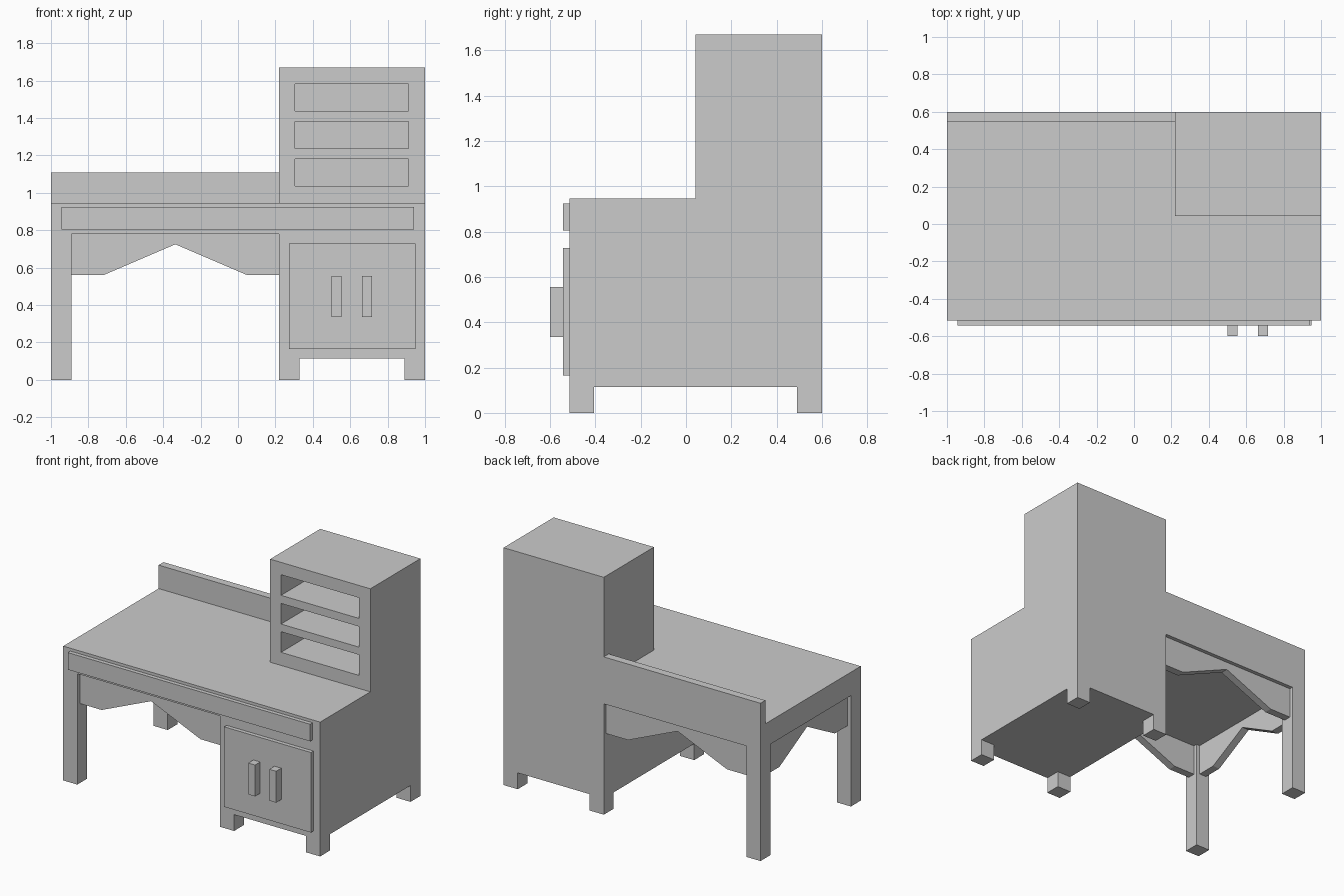
import bpy

if "Cube" in bpy.data.objects:
    bpy.data.objects.remove(bpy.data.objects["Cube"])


def mesh_object(name, verts, faces):
    mesh = bpy.data.meshes.new(name)
    mesh.from_pydata(verts, [], faces)
    mesh.update()
    ob = bpy.data.objects.new(name, mesh)
    bpy.context.collection.objects.link(ob)
    return ob


def prism(name, profile, place, lo, hi):
    """Extrude a 2D profile (counter-clockwise) from lo to hi; place maps (u, v, depth) to xyz."""
    n = len(profile)
    verts = [place(u, v, d) for d in (lo, hi) for u, v in profile]
    faces = [list(range(n))[::-1], list(range(n, 2 * n))]
    faces += [[i, (i + 1) % n, n + (i + 1) % n, n + i] for i in range(n)]
    ob = mesh_object(name, verts, faces)
    a, b, c = (place(*k) for k in ((1, 0, 0), (0, 1, 0), (0, 0, 1)))
    det = (a[0] * (b[1] * c[2] - b[2] * c[1]) - a[1] * (b[0] * c[2] - b[2] * c[0])
           + a[2] * (b[0] * c[1] - b[1] * c[0]))
    if det < 0:
        ob.data.flip_normals()
    return ob


def box(name, x, y, z):
    rect = [(x[0], y[0]), (x[1], y[0]), (x[1], y[1]), (x[0], y[1])]
    return prism(name, rect, lambda u, v, d: (u, v, d), z[0], z[1])


def arch(a, b, flat):
    """Apron outline with a peaked cut-out between two flat ends."""
    return [(a, 0.56), (a + flat, 0.56), ((a + b) / 2, 0.725),
            (b - flat, 0.56), (b, 0.56), (b, 0.78), (a, 0.78)]


FRONT, BACK, LEG = -0.515, 0.6, 0.11
SPLIT = 0.22                      # left side of the cabinet and hutch
UNDER, TOP = 0.78, 0.945          # desktop underside and surface

# Desktop, back rail and cabinet
box("desktop", (-1, 1), (FRONT, BACK), (UNDER, TOP))
box("back_rail", (-1, SPLIT), (0.545, BACK), (TOP, 1.11))
box("cabinet", (SPLIT, 1), (FRONT, BACK), (0.115, UNDER))

# Legs and cabinet feet, front and back
for side, y in (("front", (FRONT, FRONT + LEG)), ("back", (BACK - LEG, BACK))):
    box(side + "_leg", (-1, -1 + LEG), y, (0, UNDER))
    box(side + "_inner_foot", (SPLIT, SPLIT + LEG), y, (0, 0.115))
    box(side + "_outer_foot", (1 - LEG, 1), y, (0, 0.115))

# Peaked aprons centred on the leg thickness
inset, thick = 0.0275, 0.055
long_arch = arch(-1 + LEG, SPLIT, 0.17)
for side, y in (("front", FRONT + inset), ("back", BACK - inset - thick)):
    prism(side + "_apron", long_arch, lambda u, v, d: (u, d, v), y, y + thick)
prism("side_apron", arch(FRONT + LEG, BACK - LEG, 0.14),
      lambda u, v, d: (d, u, v), -1 + inset, -1 + inset + thick)

# Drawer front, door and handles
box("drawer_front", (-0.945, 0.942), (-0.543, FRONT), (0.805, 0.925))
box("cabinet_door", (0.272, 0.948), (-0.543, FRONT), (0.165, 0.728))
for i, x in enumerate((0.5, 0.664)):
    box(f"door_handle_{i + 1}", (x, x + 0.053), (-0.6, -0.543), (0.335, 0.556))

# Hutch with three open shelves cut into its front
hutch = box("hutch", (SPLIT, 1), (0.043, BACK), (TOP, 1.67))
for z in (1.037, 1.236, 1.438):
    cutter = box("shelf_cutter", (0.305, 0.912), (-0.1, 0.54), (z, z + 0.145))
    cutter.hide_render = True
    mod = hutch.modifiers.new("shelf_opening", 'BOOLEAN')
    mod.operation, mod.solver, mod.object = 'DIFFERENCE', 'EXACT', cutter
    bpy.context.view_layer.objects.active = hutch
    bpy.ops.object.modifier_apply(modifier=mod.name)
    bpy.data.objects.remove(cutter)
